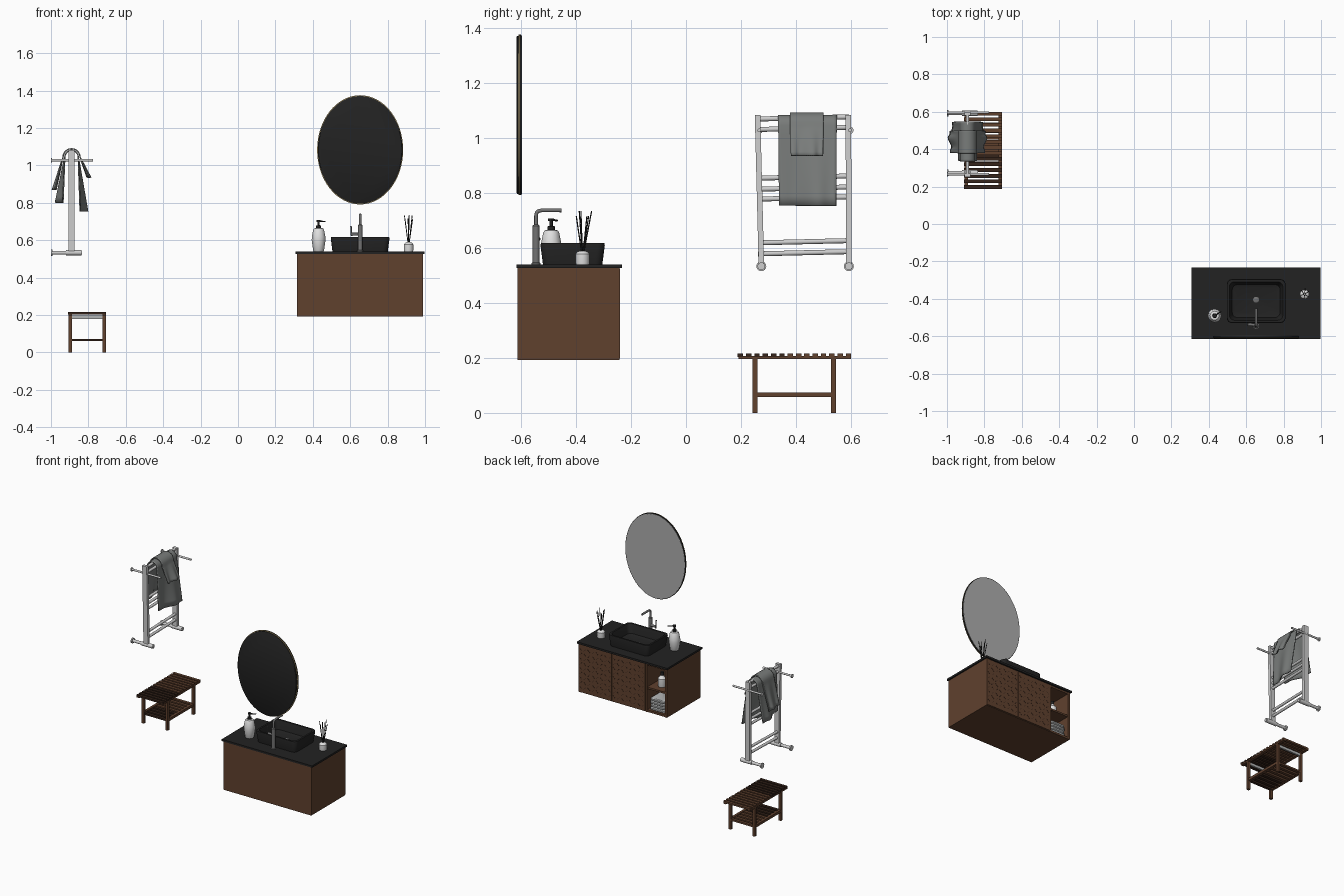
import bpy, bmesh, math
from mathutils import Vector

if "Cube" in bpy.data.objects:
    bpy.data.objects.remove(bpy.data.objects["Cube"])

def mat(name, r, g, b):
    m = bpy.data.materials.new(name)
    m.diffuse_color = (r, g, b, 1)
    m.use_nodes = True
    m.node_tree.nodes["Principled BSDF"].inputs["Base Color"].default_value = m.diffuse_color
    return m

WOOD = mat("brown wood", 0.115, 0.052, 0.027)
DARKWOOD = mat("dark wood", 0.035, 0.017, 0.010)
BLACK = mat("matte black", 0.016, 0.016, 0.016)
STEEL = mat("grey steel", 0.17, 0.17, 0.17)
RACK = mat("light metal", 0.62, 0.62, 0.62)
TOWEL = mat("grey cloth", 0.19, 0.20, 0.195)
WHITE = mat("white ceramic", 0.75, 0.75, 0.75)
GLASS = mat("mirror glass", 0.42, 0.42, 0.42)
BRASS = mat("brass", 0.40, 0.30, 0.13)
PALE = mat("pale cloth", 0.45, 0.46, 0.46)

def finish(name, bm, m, smooth=False):
    bmesh.ops.recalc_face_normals(bm, faces=bm.faces)
    me = bpy.data.meshes.new(name)
    bm.to_mesh(me)
    bm.free()
    o = bpy.data.objects.new(name, me)
    bpy.context.collection.objects.link(o)
    me.materials.append(m)
    if smooth:
        bpy.ops.object.select_all(action='DESELECT')
        o.select_set(True)
        bpy.context.view_layer.objects.active = o
        bpy.ops.object.shade_smooth_by_angle(angle=math.radians(40))
    return o

def add_box(bm, x0, x1, y0, y1, z0, z1):
    vs = bmesh.ops.create_cube(bm, size=1)['verts']
    for v in vs:
        v.co = Vector(((x0 + x1) / 2 + v.co.x * (x1 - x0), (y0 + y1) / 2 + v.co.y * (y1 - y0),
                       (z0 + z1) / 2 + v.co.z * (z1 - z0)))
    return vs

def box(name, m, *b):
    bm = bmesh.new()
    add_box(bm, *b)
    return finish(name, bm, m)

def rod(name, m, a, b, r, r2=None, n=16):
    a, b = Vector(a), Vector(b)
    bm = bmesh.new()
    bmesh.ops.create_cone(bm, cap_ends=True, segments=n, radius1=r, radius2=r if r2 is None else r2, depth=(b - a).length)
    bm.transform((b - a).to_track_quat('Z', 'Y').to_matrix().to_4x4())
    bmesh.ops.translate(bm, verts=bm.verts, vec=(a + b) / 2)
    return finish(name, bm, m, True)

def loft(name, m, rings, smooth=True):
    """Bridge equal rings of points and cap both ends."""
    bm = bmesh.new()
    loops = [[bm.verts.new(p) for p in r] for r in rings]
    n = len(loops[0])
    for a, b in zip(loops, loops[1:]):
        for i in range(n):
            bm.faces.new((a[i], a[(i + 1) % n], b[(i + 1) % n], b[i]))
    bm.faces.new(loops[0])
    bm.faces.new(loops[-1])
    return finish(name, bm, m, smooth)

def lathe(name, m, cx, cy, prof, n=20):
    return loft(name, m, [[(cx + r * math.cos(i * math.tau / n), cy + r * math.sin(i * math.tau / n), z)
                           for i in range(n)] for r, z in prof])

def round_rect(cx, cy, hx, hy, r, z, k=6):
    pts = []
    for q, (sx, sy) in enumerate(((1, 1), (-1, 1), (-1, -1), (1, -1))):
        for i in range(k + 1):
            a = (q + i / k) * math.pi / 2
            pts.append((cx + sx * (hx - r) + r * math.cos(a), cy + sy * (hy - r) + r * math.sin(a), z))
    return pts

# Vanity cabinet: carcass panels
box("cabinet_back", WOOD, .316, .988, -.612, -.598, .193, .527)
box("cabinet_bottom", WOOD, .316, .988, -.612, -.245, .193, .207)
box("cabinet_top", WOOD, .316, .988, -.612, -.245, .515, .527)
box("cabinet_open_end", WOOD, .316, .330, -.612, -.242, .193, .527)
box("cabinet_closed_end", WOOD, .974, .988, -.612, -.242, .193, .527)
box("cabinet_divider", WOOD, .468, .480, -.612, -.242, .193, .527)
box("open_shelf", WOOD, .330, .468, -.6, -.246, .352, .364)
box("countertop", BLACK, .307, .997, -.616, -.233, .527, .54)

# Doors with slanted inlay marks
for i, (x0, x1) in enumerate(((.482, .732), (.736, .988))):
    box(f"door_{i}", WOOD, x0, x1, -.252, -.240, .197, .524)
    bm = bmesh.new()
    for c in range(8):
        for r in range(9):
            s = .008 if (c + r) % 2 else -.008
            cx, cz = x0 + (c + .5) * (x1 - x0) / 8, .213 + (r + .5) * .295 / 9
            for v in add_box(bm, cx - .0015, cx + .0015, -.2405, -.239, cz - .008, cz + .008):
                v.co.x += s if v.co.z > cz else -s
    finish(f"door_inlay_{i}", bm, DARKWOOD)

# Things on the open shelf
for i in range(4):
    w = .058 - .003 * (i % 2)
    loft(f"folded_towel_{i}", PALE, [round_rect(.399, -.33, w - d, .075 - d, .015, .208 + i * .021 + h)
         for d, h in ((.005, 0), (0, .005), (0, .015), (.005, .02))])
lathe("shelf_bottle", WHITE, .40, -.31, [(.024, .364), (.026, .37), (.026, .42), (.012, .435), (.01, .44)])
lathe("shelf_bottle_cap", BLACK, .40, -.31, [(.011, .44), (.011, .462), (.005, .465)])
lathe("shelf_jar", WHITE, .435, -.36, [(.02, .364), (.02, .40), (.015, .405)])

# Vessel sink
S = [(.148, .108, .54), (.157, .117, .61), (.155, .115, .617), (.143, .103, .617), (.140, .100, .61), (.128, .088, .558), (.115, .075, .552)]
loft("sink", BLACK, [round_rect(.653, -.412, a, b, .028, z) for a, b, z in S])
lathe("sink_drain", STEEL, .653, -.405, [(.016, .552), (.016, .555), (.012, .557)])

# Faucet
lathe("faucet_body", STEEL, .653, -.545, [(.016, .54), (.016, .545), (.0125, .547), (.0125, .68), (.008, .684)])
cu = bpy.data.curves.new("faucet_spout", 'CURVE')
cu.dimensions = '3D'
cu.bevel_depth = .0068
cu.use_fill_caps = True
sp = cu.splines.new('POLY')
path = [(-.545, .68), (-.545, .715), (-.543, .727), (-.537, .733), (-.525, .736), (-.453, .736)]
sp.points.add(len(path) - 1)
for p, (y, z) in zip(sp.points, path):
    p.co = (.653, y, z, 1)
cu.materials.append(STEEL)
bpy.context.collection.objects.link(bpy.data.objects.new("faucet_spout", cu))
rod("faucet_handle_stub", STEEL, (.653, -.54, .632), (.608, -.537, .632), .008)
rod("faucet_lever", STEEL, (.607, -.537, .622), (.604, -.537, .677), .004)

# Soap dispenser
lathe("soap_bottle", WHITE, .431, -.49, [(.026, .54), (.029, .545), (.037, .60), (.036, .62), (.029, .655), (.024, .663), (.01, .666)], 12)
lathe("soap_pump", BLACK, .431, -.49, [(.013, .664), (.013, .678), (.006, .68), (.006, .697), (.011, .698), (.011, .707)], 12)
rod("soap_nozzle", BLACK, (.431, -.49, .702), (.467, -.468, .699), .0045, .003, 10)

# Reed diffuser
lathe("diffuser_jar", WHITE, .912, -.376, [(.024, .54), (.025, .545), (.025, .578), (.018, .586), (.010, .589)])
for i in range(6):
    a = i * math.tau / 6 + .4
    rod(f"reed_{i}", BLACK, (.912, -.376, .56), (.912 + .024 * math.cos(a), -.371 + .028 * math.sin(a), .715 + .018 * (i % 2)), .0022, n=6)

# Oval mirror: dark frame, brass edge, glass toward +y
def oval(s, y):
    return [(.653 + .23 * s * math.cos(i * math.tau / 64), y, 1.083 + .292 * s * math.sin(i * math.tau / 64)) for i in range(64)]
loft("mirror_back", BLACK, [oval(.97, -.616), oval(.985, -.613), oval(.985, -.602)])
loft("mirror_rim", BRASS, [oval(.985, -.609), oval(1, -.608), oval(1, -.606), oval(.985, -.605)])
loft("mirror_frame", BLACK, [oval(.995, -.606), oval(1, -.604), oval(1, -.599), oval(.985, -.598)])
loft("mirror_glass", GLASS, [oval(.985, -.599), oval(.985, -.5965)])

# Heated towel rack: uprights, wall rods, feet
for side, yt, yb in (("near", .26, .274), ("far", .59, .592)):
    bm = bmesh.new()
    for v in add_box(bm, -.907, -.873, -.01, .01, .535, 1.083):
        v.co.y += yt if v.co.z > .8 else yb
    finish(f"rack_upright_{side}", bm, RACK)
    rod(f"rack_top_rod_{side}", RACK, (-.998, yt + .006, 1.027), (-.775, yt + .006, 1.027), .0065)
    rod(f"rack_top_flange_{side}", RACK, (-1, yt + .006, 1.027), (-.994, yt + .006, 1.027), .013)
    rod(f"rack_foot_{side}", RACK, (-.998, yb, .533), (-.835, yb, .533), .010)
    rod(f"rack_foot_collar_{side}", RACK, (-.92, yb, .533), (-.838, yb, .533), .014)
    rod(f"rack_foot_flange_{side}", RACK, (-1, yb, .533), (-.992, yb, .533), .018)
for i, z in enumerate((1.068, 1.03, .853, .813, .777, .618, .578)):
    rod(f"rack_bar_{i}", RACK, (-.89, .262, z), (-.89, .592, z + .008), .009)

# Draped towels: grid over the top bar, flaring toward the hems
def towel(name, y0, y1, top, zl, zr, r, flare, yaw):
    bm = bmesh.new()
    nu, rows = 20, []
    zc = top - r
    prof = [(-1, zl + (zc - zl) * i / 8) for i in range(8)]
    prof += [(-math.cos(i * math.pi / 10), None, math.sin(i * math.pi / 10)) for i in range(11)]
    prof += [(1, zc + (zr - zc) * i / 8) for i in range(1, 9)]
    for p in prof:
        row = []
        for j in range(nu + 1):
            t = j / nu
            wave = math.sin(t * 11 + 1)
            if p[1] is None:
                x, z, k = p[0] * r, zc + r * p[2], 0
            else:
                k = min(1, (zc - p[1]) / (zc - (zl if p[0] < 0 else zr)))
                f = yaw + (1 - yaw) * math.sin(min(1, t * 1.25) * math.pi / 2) ** 2
                x, z = p[0] * (r + k * (flare * f + .006 * wave)), p[1]
            row.append(bm.verts.new((-.89 + x, y0 + (y1 - y0) * t + .004 * wave * k, z)))
        rows.append(row)
    for a, b in zip(rows, rows[1:]):
        for j in range(nu):
            bm.faces.new((a[j], a[j + 1], b[j + 1], b[j]))
    o = finish(name, bm, TOWEL, True)
    s = o.modifiers.new("thickness", 'SOLIDIFY')
    s.thickness = .007
    s.offset = 0

towel("bath_towel", .335, .548, 1.080, .80, .753, .036, .048, .1)
towel("hand_towel", .378, .50, 1.089, .868, .935, .046, .052, .75)

# Bench: legs, rails, slatted seat and lower shelf
for x in (-.907, -.725):
    for y in (.242, .527):
        box("bench_leg", WOOD, x, x + .019, y, y + .018, 0, .2)
    box("bench_seat_rail", WOOD, x, x + .019, .19, .60, .196, .206)
    box("bench_shelf_rail", WOOD, x, x + .017, .245, .542, .058, .075)
for y in (.245, .53):
    box("bench_cross_bar", PALE, -.89, -.723, y, y + .012, .178, .196)
for i in range(14):
    y = .188 + i * .0302
    box(f"bench_slat_{i}", DARKWOOD if y < .36 else WOOD, -.908, -.705, y, y + .0195, .203, .215)
for i in range(9):
    y = .246 + i * .0345
    box(f"bench_shelf_slat_{i}", DARKWOOD if y < .36 else WOOD, -.892, -.72, y, y + .02, .06, .072)
